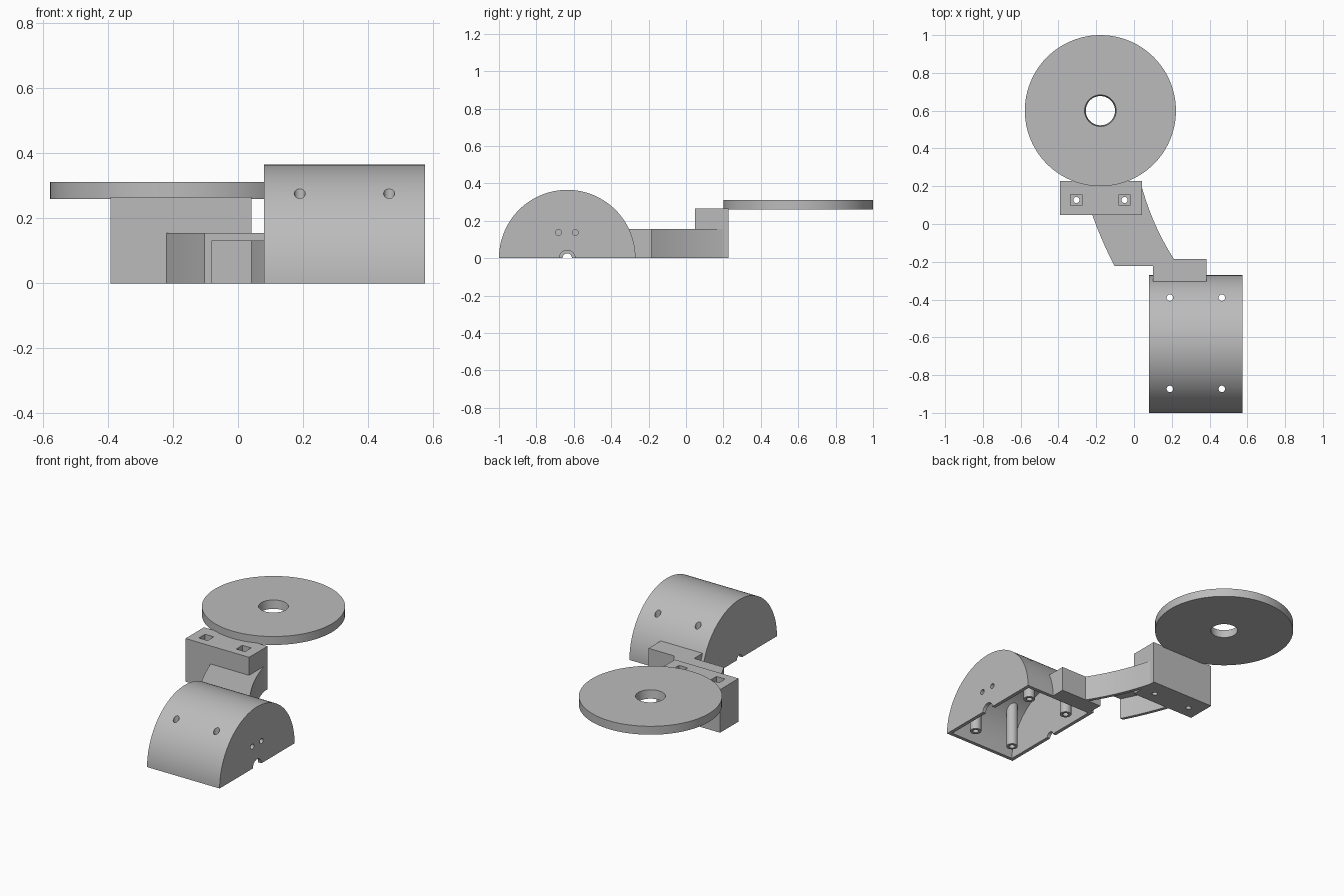
import bpy, bmesh, math
from mathutils import Matrix

if "Cube" in bpy.data.objects:
    bpy.data.objects.remove(bpy.data.objects["Cube"], do_unlink=True)

grey = bpy.data.materials.new("grey_plastic")
grey.use_nodes = True
COLOUR = (0.5, 0.5, 0.5, 1)
grey.diffuse_color = COLOUR
grey.node_tree.nodes["Principled BSDF"].inputs["Base Color"].default_value = COLOUR


def add(name, bm):
    bmesh.ops.recalc_face_normals(bm, faces=bm.faces)
    mesh = bpy.data.meshes.new(name)
    bm.to_mesh(mesh)
    bm.free()
    mesh.materials.append(grey)
    ob = bpy.data.objects.new(name, mesh)
    bpy.context.collection.objects.link(ob)
    return ob


def prism(name, pts, lo, hi, axis="z"):
    """Extrude a 2D outline: (x, y) along z, or (y, z) along x."""
    bm = bmesh.new()
    place = (lambda a, b: (a, b, lo)) if axis == "z" else (lambda a, b: (lo, a, b))
    face = bm.faces.new([bm.verts.new(place(a, b)) for a, b in pts])
    moved = bmesh.ops.extrude_face_region(bm, geom=[face])["geom"]
    step = (0, 0, hi - lo) if axis == "z" else (hi - lo, 0, 0)
    bmesh.ops.translate(bm, vec=step, verts=[v for v in moved if isinstance(v, bmesh.types.BMVert)])
    return add(name, bm)


def box(name, x0, x1, y0, y1, z0, z1):
    return prism(name, [(x0, y0), (x1, y0), (x1, y1), (x0, y1)], z0, z1)


def rod(name, centre, r, length, axis="z", seg=32, r_top=None):
    bm = bmesh.new()
    turn = Matrix.Rotation(math.pi / 2, 4, "Y") if axis == "x" else Matrix()
    bmesh.ops.create_cone(bm, cap_ends=True, segments=seg, radius1=r, radius2=r_top or r,
                          depth=length, matrix=Matrix.Translation(centre) @ turn)
    return add(name, bm)


def combine(target, tool, operation="DIFFERENCE"):
    mod = target.modifiers.new("combine", "BOOLEAN")
    mod.operation, mod.solver, mod.object = operation, "EXACT", tool
    bpy.context.view_layer.objects.active = target
    bpy.ops.object.modifier_apply(modifier=mod.name)
    bpy.data.objects.remove(tool, do_unlink=True)


def half_round(r, drop=0.0, seg=64):
    arc = [(CY + r * math.cos(math.pi * i / seg), r * math.sin(math.pi * i / seg))
           for i in range(seg + 1)]
    return arc + ([(CY - r, -drop), (CY + r, -drop)] if drop else [])


def curve(p, mid, q, n=12):
    """Quadratic curve between two plan points."""
    return [tuple((1 - t) ** 2 * a + 2 * t * (1 - t) * m + t * t * b
                  for a, m, b in zip(p, mid, q)) for t in [i / n for i in range(n + 1)]]


# Half-round housing, open underneath, with four hollow standoffs
CY, R, X0, X1, WALL = -0.635, 0.365, 0.08, 0.575, 0.022
posts = [(x, y) for x in (0.19, 0.465) for y in (-0.39, -0.873)]
housing = prism("housing", half_round(R), X0, X1, "x")
cavity = prism("cavity", half_round(R - WALL, 0.05), X0 + WALL, X1 - WALL, "x")
for x, y in posts:
    combine(cavity, rod("post", (x, y, 0.2), 0.033, 0.4))
    # the cavity must not cut the post feet
    combine(cavity, box("foot", x - 0.04, x + 0.04, y - 0.04, y + 0.04, -0.1, 0)) 
combine(housing, cavity)
for x, y in posts:
    combine(housing, rod("screw_hole", (x, y, 0.2), 0.017, 0.6))

# Cable notches and sensor holes in the end walls
combine(housing, rod("notch", (X1, CY, 0), 0.042, 0.1, "x"))
combine(housing, rod("notch", (X0, CY, 0), 0.025, 0.1, "x"))
for y in (-0.682, -0.592):
    combine(housing, rod("sensor_hole", (X1, y, 0.137), 0.016, 0.1, "x"))

# Joint block between the housing and the arm
joint = box("joint_block", 0.10, 0.385, -0.32, -0.185, 0, 0.155)
combine(joint, prism("trim", half_round(R - 0.006, 0.05), 0, 0.6, "x"))

# Curved arm: a channel open underneath and at the front
TOP, SKIN = 0.155, 0.022
left = curve((-0.225, 0.06), (-0.17, -0.095), (-0.103, -0.222))
right = curve((0.214, -0.19), (0.098, -0.01), (0.042, 0.195))
arm = prism("arm", left + [(0.19, -0.222)] + right + [(0.035, 0.195), (0.035, 0.06)], 0, TOP)
inner_left = [(x + SKIN, y) for x, y in left]
inner_right = [(x - SKIN, y) for x, y in right]
channel = prism("channel", inner_left + [(-0.081, -0.3), (0.19, -0.3)] + inner_right
                + [(0.02, 0.06)], -0.05, TOP - 0.025)
combine(arm, channel)

# Mounting block with square nut pockets and screw holes
mount = box("mounting_block", -0.392, 0.042, 0.048, 0.228, 0, 0.266)
for x in (-0.305, -0.05):
    combine(mount, box("pocket", x - 0.03, x + 0.03, 0.097, 0.157, 0.2, 0.4))
    combine(mount, rod("screw_hole", (x, 0.127, 0.1), 0.016, 0.4))

# Round platform with a slightly tapered centre hole
platform = rod("platform", (-0.178, 0.6, 0.285), 0.4, 0.052, seg=96)
combine(platform, rod("centre_hole", (-0.178, 0.6, 0.285), 0.077, 0.06, seg=48, r_top=0.084))

# Smooth round surfaces, crisp edges
bpy.ops.object.select_all(action="DESELECT")
for ob in (housing, joint, arm, mount, platform):
    ob.select_set(True)
bpy.context.view_layer.objects.active = housing
bpy.ops.object.shade_smooth_by_angle(angle=math.radians(30))
